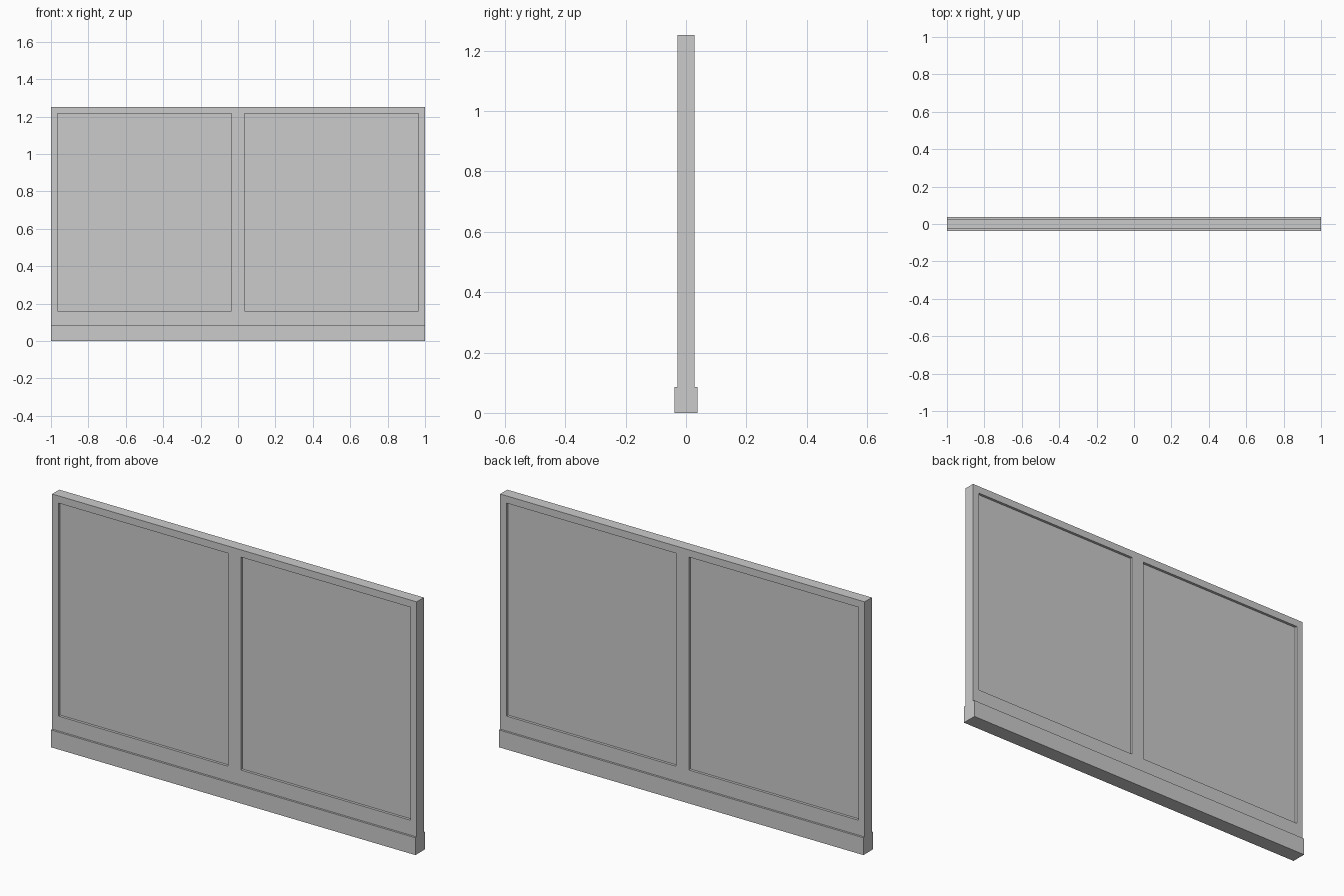
import bpy, bmesh

if "Cube" in bpy.data.objects:
    bpy.data.objects.remove(bpy.data.objects["Cube"])

HEIGHT = 1.252
HALF_T = 0.028      # half thickness of the frame
BASE_T = 0.038      # half thickness of the plinth
BASE_H = 0.086
RECESS = 0.013


def new_object(name, bm):
    bmesh.ops.recalc_face_normals(bm, faces=bm.faces)
    mesh = bpy.data.meshes.new(name)
    bm.to_mesh(mesh)
    bm.free()
    obj = bpy.data.objects.new(name, mesh)
    bpy.context.collection.objects.link(obj)
    return obj


def extrude_profile(name, points, x0, x1):
    """Extrude a closed (y, z) outline from x0 to x1."""
    bm = bmesh.new()
    face = bm.faces.new([bm.verts.new((x0, y, z)) for y, z in points])
    geom = bmesh.ops.extrude_face_region(bm, geom=[face], use_keep_orig=True)["geom"]
    verts = [v for v in geom if isinstance(v, bmesh.types.BMVert)]
    bmesh.ops.translate(bm, verts=verts, vec=(x1 - x0, 0, 0))
    return new_object(name, bm)


# Partition: frame slab with a slightly thicker plinth, one outline
half = [(BASE_T, 0), (BASE_T, BASE_H), (HALF_T, BASE_H), (HALF_T, HEIGHT)]
outline = half + [(-y, z) for y, z in reversed(half)]
partition = extrude_profile("partition_frame", outline, -1, 1)

# Cutter for one panel recess, mirrored to both bays and both sides
y0, y1, z0, z1 = HALF_T - RECESS, HALF_T + 0.05, 0.16, 1.216
cutter = extrude_profile("recess_cutter", [(y0, z0), (y1, z0), (y1, z1), (y0, z1)],
                         0.035, 0.965)
mirror = cutter.modifiers.new("both_sides", "MIRROR")
mirror.use_axis = (True, True, False)
mirror.use_mirror_merge = False
cutter.hide_render = True
cutter.display_type = "WIRE"

# Sunken panels
recess = partition.modifiers.new("panel_recesses", "BOOLEAN")
recess.operation = "DIFFERENCE"
recess.solver = "EXACT"
recess.object = cutter
